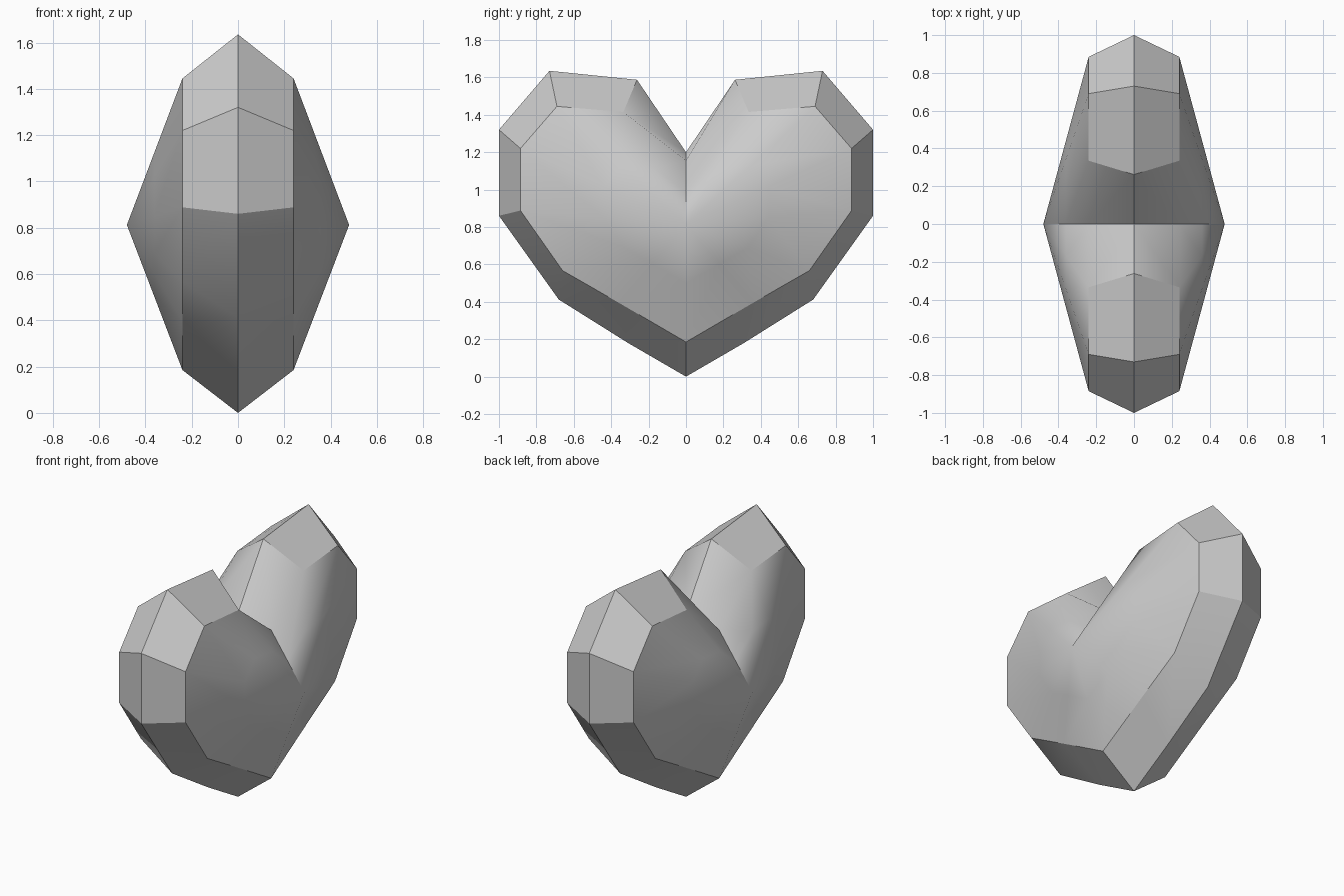
import bpy, bmesh, math

cube = bpy.data.objects.get("Cube")
if cube:
    bpy.data.objects.remove(cube, do_unlink=True)

# One plain grey
grey = bpy.data.materials.new("plain grey")
grey.use_nodes = True
colour = (0.6, 0.6, 0.6, 1)
grey.diffuse_color = colour
grey.node_tree.nodes["Principled BSDF"].inputs["Base Color"].default_value = colour

# Half profiles (y, z), from bottom tip round to the notch
RIM = [(0, 0), (0.31, 0.18), (0.68, 0.412), (1, 0.86), (1, 1.32),
       (0.73, 1.635), (0.262, 1.587), (0, 1.2)]
BEVEL = [(0, 0.185), (0.36, 0.395), (0.66, 0.567), (0.885, 0.888), (0.885, 1.22),
         (0.69, 1.445), (0.335, 1.415), (0, 1.155)]
PEAK = (0.48, 0, 0.812)


def full_loop(half):
    """Mirror a half profile across y = 0 into a closed loop."""
    return half + [(-y, z) for y, z in half[-2:0:-1]]


def ring(bm, x, points):
    return [bm.verts.new((x, y, z)) for y, z in points]


def bridge(bm, a, b):
    n = len(a)
    for i in range(n):
        j = (i + 1) % n
        bm.faces.new((a[i], a[j], b[j], b[i]))


bm = bmesh.new()
rim = ring(bm, 0, full_loop(RIM))
bevel = full_loop(BEVEL)
# Halfway ring between the bevel and the side peak
middle = [((y + PEAK[1]) / 2, (z + PEAK[2]) / 2) for y, z in bevel]

# Both sides: bevelled band, sloping flank, pointed peak
for side in (-1, 1):
    outer = ring(bm, side * 0.24, bevel)
    inner = ring(bm, side * 0.36, middle)
    peak = bm.verts.new((side * PEAK[0], PEAK[1], PEAK[2]))
    bridge(bm, rim, outer)
    bridge(bm, outer, inner)
    for i in range(len(inner)):
        bm.faces.new((inner[i], inner[(i + 1) % len(inner)], peak))

bmesh.ops.recalc_face_normals(bm, faces=bm.faces)
mesh = bpy.data.meshes.new("heart")
bm.to_mesh(mesh)
bm.free()
mesh.materials.append(grey)
heart = bpy.data.objects.new("heart", mesh)
bpy.context.collection.objects.link(heart)

# Smooth flanks, crisp bevel corners
bpy.ops.object.select_all(action="DESELECT")
heart.select_set(True)
bpy.context.view_layer.objects.active = heart
bpy.ops.object.shade_smooth_by_angle(angle=math.radians(30))
